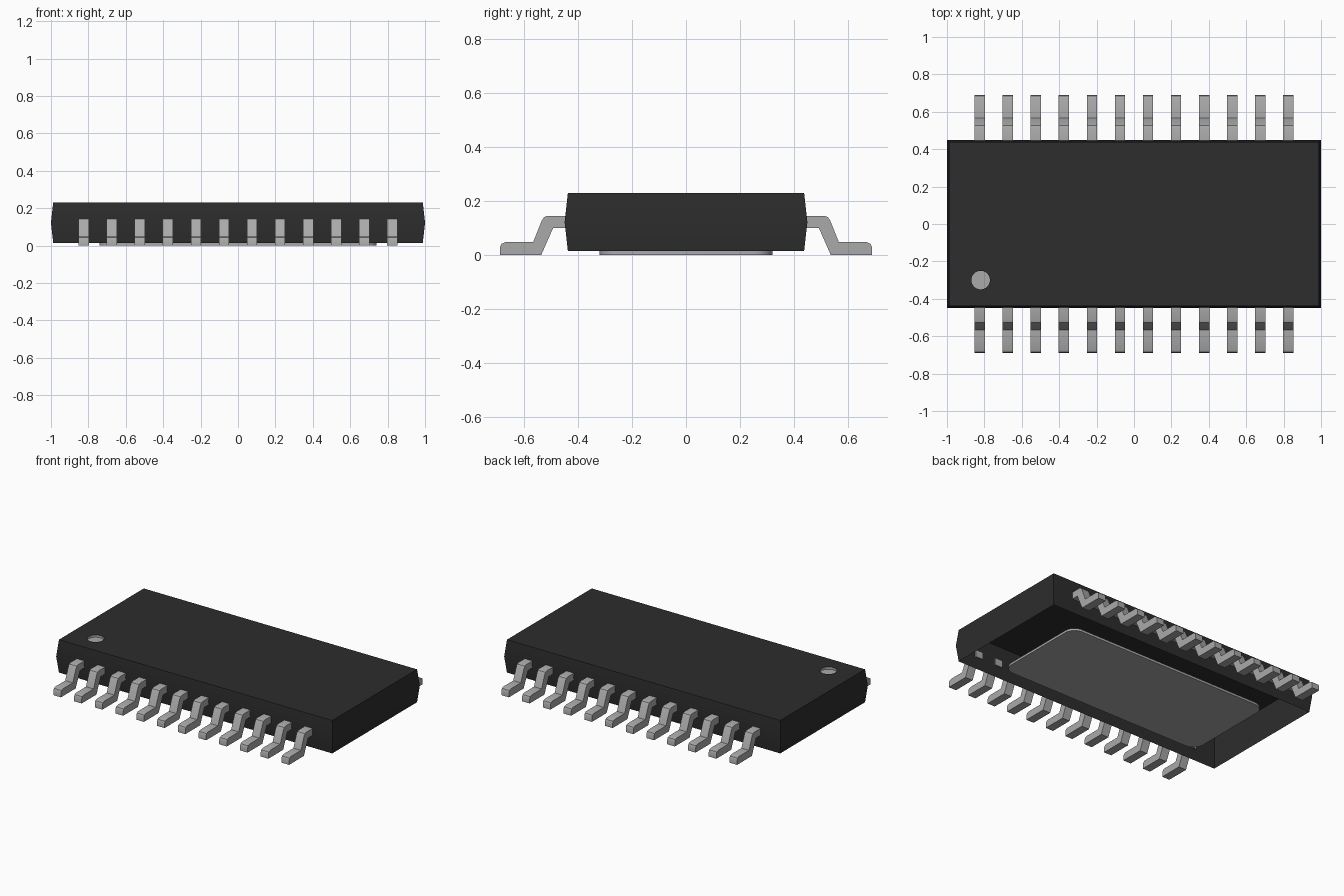
import bpy, bmesh, math
from mathutils import Vector

cube = bpy.data.objects.get("Cube")
if cube:
    bpy.data.objects.remove(cube, do_unlink=True)


def material(name, level):
    m = bpy.data.materials.new(name)
    m.use_nodes = True
    colour = (level, level, level, 1)
    m.diffuse_color = colour
    m.node_tree.nodes["Principled BSDF"].inputs["Base Color"].default_value = colour
    return m


black = material("black plastic", 0.026)
metal = material("grey metal", 0.40)


def finish(name, bm, *mats):
    me = bpy.data.meshes.new(name)
    bm.to_mesh(me)
    bm.free()
    for m in mats:
        me.materials.append(m)
    ob = bpy.data.objects.new(name, me)
    bpy.context.collection.objects.link(ob)
    bpy.ops.object.select_all(action='DESELECT')
    ob.select_set(True)
    bpy.context.view_layer.objects.active = ob
    bpy.ops.object.shade_smooth_by_angle(angle=math.radians(30))
    return ob


def ring(bm, points):
    return [bm.verts.new(p) for p in points]


def loop_edges(bm, verts):
    return [bm.edges.new((v, verts[(i + 1) % len(verts)])) for i, v in enumerate(verts)]


def bridge(bm, a, b):
    n = len(a)
    return [bm.faces.new((a[i], a[(i + 1) % n], b[(i + 1) % n], b[i])) for i in range(n)]


def prism(bm, points, offset):
    a = ring(bm, points)
    b = ring(bm, [p + offset for p in points])
    bridge(bm, a, b)
    bm.faces.new(a[::-1])
    bm.faces.new(b)
    bmesh.ops.recalc_face_normals(bm, faces=bm.faces)


# Package shell: tapered above and below its waist, open underneath
bm = bmesh.new()
TOP = 0.23
corners = ((-1, -1), (1, -1), (1, 1), (-1, 1))
rings = [ring(bm, [(sx * hx, sy * hy, z) for sx, sy in corners])
         for hx, hy, z in ((0.988, 0.438, 0.015), (1.0, 0.45, 0.122), (0.988, 0.438, TOP))]
for low, high in zip(rings, rings[1:]):
    bridge(bm, low, high)

# Round recess marking the first pin, let into the top
def circle(z):
    return ring(bm, [(-0.82 + 0.05 * math.cos(math.tau * i / 24),
                      -0.30 + 0.05 * math.sin(math.tau * i / 24), z) for i in range(24)])

rim, floor = circle(TOP), circle(TOP - 0.015)
top_edges = [bm.edges.get((v, rings[2][(i + 1) % 4])) for i, v in enumerate(rings[2])]
bmesh.ops.triangle_fill(bm, edges=top_edges + loop_edges(bm, rim), use_beauty=True,
                        normal=Vector((0, 0, 1)))
for f in bridge(bm, floor, rim) + [bm.faces.new(floor)]:
    f.material_index = 1
bmesh.ops.recalc_face_normals(bm, faces=bm.faces)
bm.normal_update()
if bm.faces[0].normal.y > 0:
    bmesh.ops.reverse_faces(bm, faces=bm.faces)
finish("package_body", bm, black, metal)

# Thermal pad with rounded corners
bm = bmesh.new()
R = 0.07
outline = []
for k, (sx, sy) in enumerate(((1, 1), (-1, 1), (-1, -1), (1, -1))):
    for s in range(7):
        a = math.pi / 2 * (k + s / 6)
        outline.append(Vector((sx * (0.74 - R) + R * math.cos(a),
                               sy * (0.32 - R) + R * math.sin(a), 0)))
prism(bm, outline, Vector((0, 0, 0.015)))
finish("thermal_pad", bm, metal)

# Gull-wing leads: side profile (y, z) extruded across the lead width
PROFILE = ((0.44, 0.10), (0.493, 0.10), (0.537, 0.0), (0.69, 0.0), (0.69, 0.03),
           (0.684, 0.042), (0.67, 0.048), (0.567, 0.048), (0.535, 0.128),
           (0.526, 0.141), (0.512, 0.146), (0.44, 0.146))
WIDTH = 0.055
for side, label in ((-1, "front"), (1, "back")):
    for i in range(12):
        x = (i - 5.5) * 0.15
        bm = bmesh.new()
        prism(bm, [Vector((x - WIDTH / 2, side * y, z)) for y, z in PROFILE],
              Vector((WIDTH, 0, 0)))
        finish(f"{label}_lead_{i + 1}", bm, metal)
